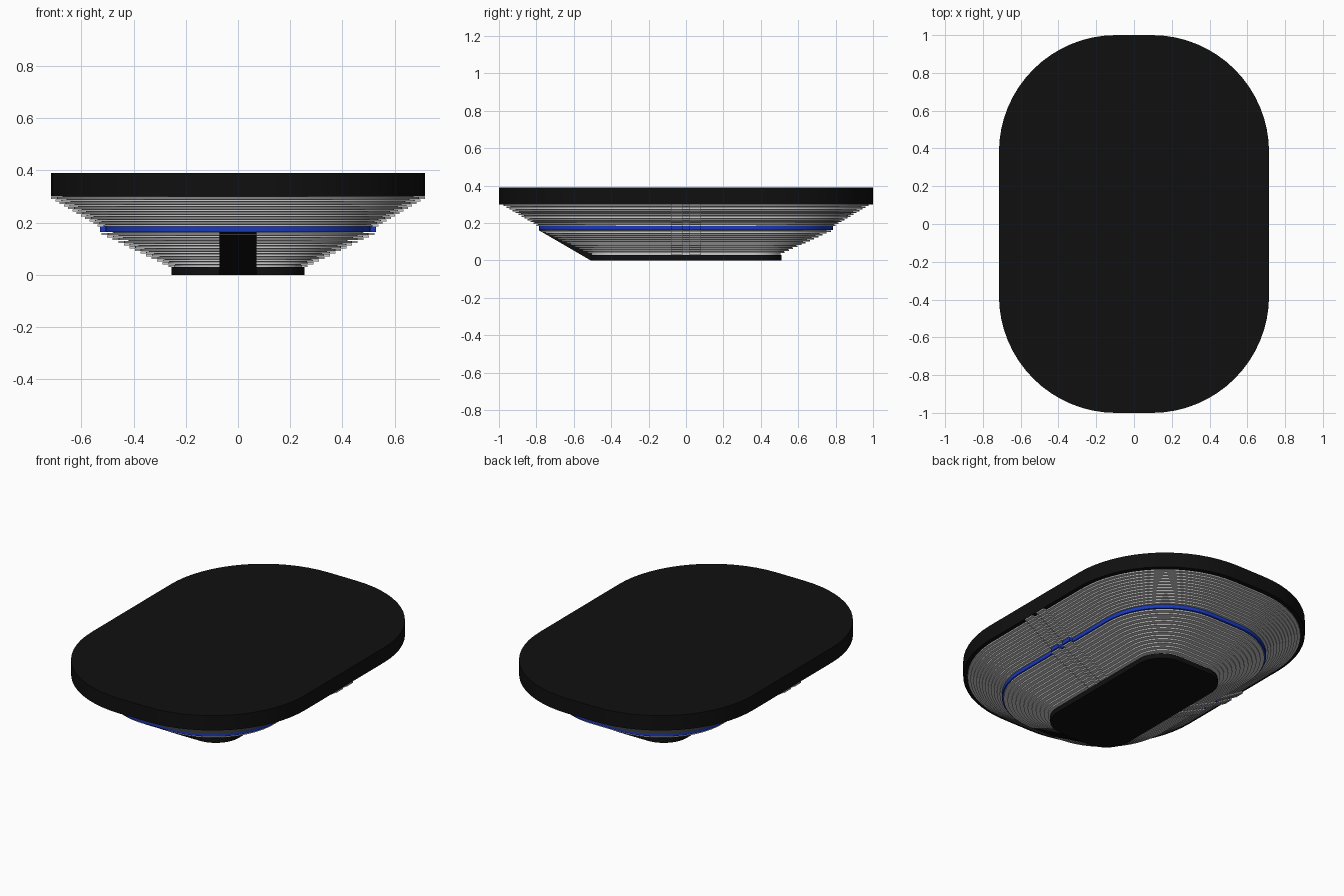
import bpy, bmesh, math

if "Cube" in bpy.data.objects:
    bpy.data.objects.remove(bpy.data.objects["Cube"])


def material(name, colour):
    m = bpy.data.materials.new(name)
    m.diffuse_color = (*colour, 1)
    m.use_nodes = True
    m.node_tree.nodes["Principled BSDF"].inputs["Base Color"].default_value = m.diffuse_color
    return m


BLACK = material("black", (0.005, 0.005, 0.005))
BLUE = material("blue", (0.01, 0.04, 0.5))


def outline(hx, hy, r, seg=16):
    """Rounded rectangle, counter-clockwise."""
    pts = []
    for q, (sx, sy) in enumerate([(1, 1), (-1, 1), (-1, -1), (1, -1)]):
        for i in range(seg + 1):
            a = math.pi / 2 * (q + i / seg)
            pts.append((sx * (hx - r) + r * math.cos(a), sy * (hy - r) + r * math.sin(a)))
    return pts


def loft(bm, low, z0, high, z1):
    """Closed solid between two outlines with equal point counts."""
    a = [bm.verts.new((x, y, z0)) for x, y in low]
    b = [bm.verts.new((x, y, z1)) for x, y in high]
    n = len(a)
    for i in range(n):
        j = (i + 1) % n
        bm.faces.new((a[i], a[j], b[j], b[i]))
    bm.faces.new(a[::-1])
    bm.faces.new(b)


def finish(bm, name, mat=None):
    me = bpy.data.meshes.new(name)
    bm.to_mesh(me)
    bm.free()
    ob = bpy.data.objects.new(name, me)
    bpy.context.collection.objects.link(ob)
    if mat:
        me.materials.append(mat)
    bpy.context.view_layer.objects.active = ob
    ob.select_set(True)
    bpy.ops.object.shade_smooth_by_angle(angle=math.radians(30))
    ob.select_set(False)
    return ob


def slab(name, hx, hy, r, z0, z1, mat):
    bm = bmesh.new()
    o = outline(hx, hy, r)
    loft(bm, o, z0, o, z1)
    return finish(bm, name, mat)


def fin(bm, hx, hy, z0, z1):
    """One layer with a pair of small ribs on each long side."""
    o = outline(hx, hy, 0.62 - (0.715 - hx))
    loft(bm, o, z0, o, z1)
    for sx in (-1, 1):
        for sy in (-1, 1):
            xs = sorted((sx * (hx - 0.02), sx * (hx + 0.022)))
            ys = sorted((sy * 0.018, sy * 0.08))
            box = [(xs[0], ys[0]), (xs[1], ys[0]), (xs[1], ys[1]), (xs[0], ys[1])]
            loft(bm, box, z0, box, z1)


def stack(name, count, start, end):
    """Stepped fins around a slightly recessed core."""
    (x0, y0, z0), (x1, y1, z1) = start, end
    bm = bmesh.new()
    h = (z1 - z0) / count
    for i in range(count):
        t = i / (count - 1)
        z = z0 + i * h
        fin(bm, x0 + (x1 - x0) * t, y0 + (y1 - y0) * t, z, z + h * 0.8)
    d = 0.02
    loft(bm, outline(x0 - d, y0 - d, 0.6 - (0.715 - x0)), z0,
         outline(x1 - d, y1 - d, 0.6 - (0.715 - x1)), z1)
    return finish(bm, name)


# table top and base plate
slab("table_top", 0.715, 1.0, 0.62, 0.30, 0.39, BLACK)
slab("base_plate", 0.255, 0.51, 0.155, 0.0, 0.03, BLACK)

# stepped body, split by the blue layer
stack("lower_layers", 13, (0.245, 0.505, 0.03), (0.50, 0.775, 0.163))
stack("upper_layers", 12, (0.515, 0.80, 0.185), (0.693, 0.975, 0.30))

bm = bmesh.new()
fin(bm, 0.507, 0.785, 0.163, 0.185)
finish(bm, "blue_layer", BLUE)

# sloped black panel on the front
bm = bmesh.new()
w = 0.07
loft(bm, [(-w, -0.51), (w, -0.51), (w, -0.4), (-w, -0.4)], 0.0,
     [(-w, -0.79), (w, -0.79), (w, -0.68), (-w, -0.68)], 0.163)
finish(bm, "front_panel", BLACK)
